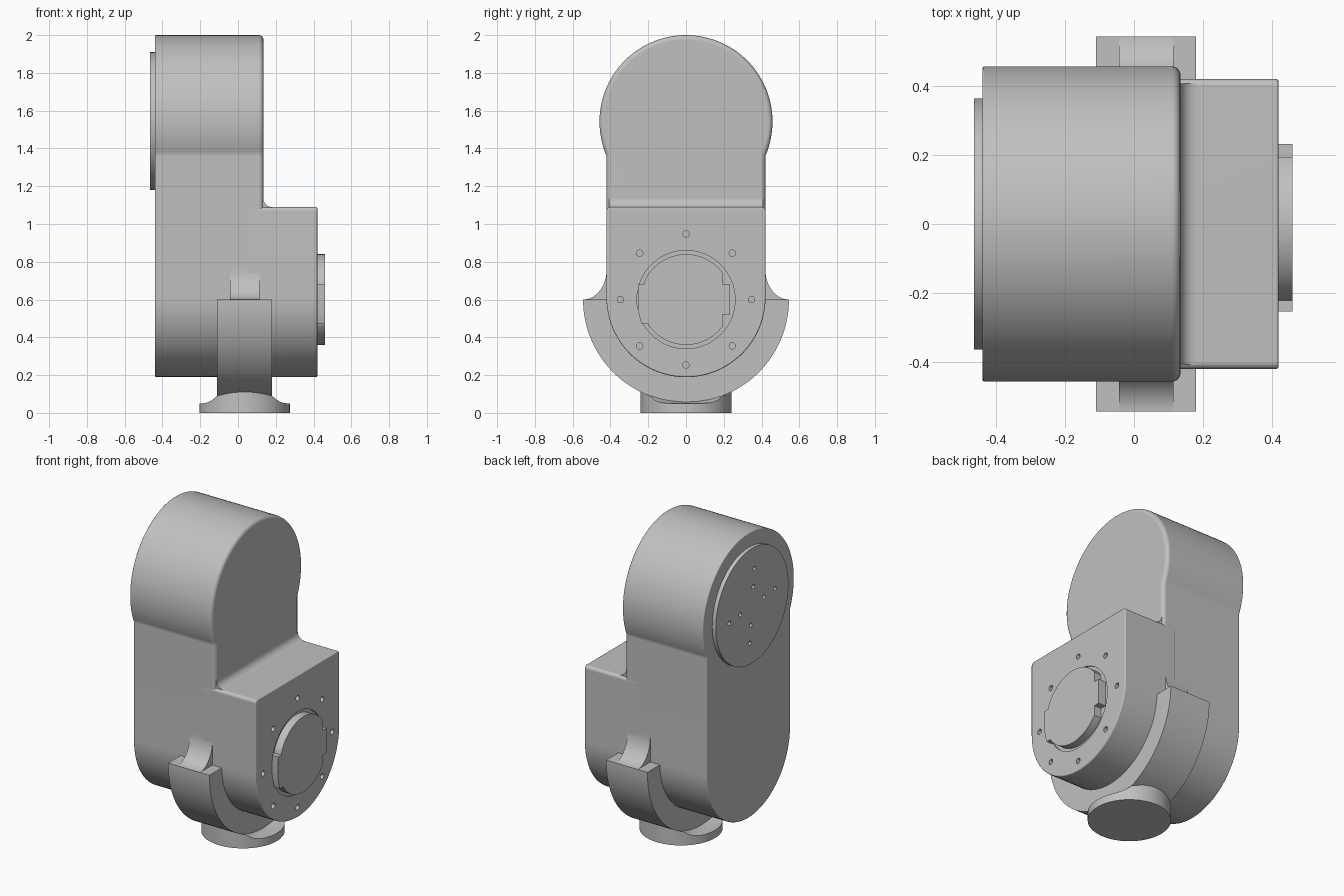
import bpy, bmesh
from math import sin, cos, pi, radians, sqrt, asin

if "Cube" in bpy.data.objects:
    bpy.data.objects.remove(bpy.data.objects["Cube"], do_unlink=True)

grey = bpy.data.materials.new("light_grey")
grey.use_nodes = True
COLOUR = (0.53, 0.53, 0.53, 1)
grey.diffuse_color = COLOUR
grey.node_tree.nodes["Principled BSDF"].inputs["Base Color"].default_value = COLOUR


def finish(name, bm):
    bmesh.ops.recalc_face_normals(bm, faces=bm.faces[:])
    mesh = bpy.data.meshes.new(name)
    bm.to_mesh(mesh)
    bm.free()
    mesh.materials.append(grey)
    obj = bpy.data.objects.new(name, mesh)
    bpy.context.collection.objects.link(obj)
    return obj


def shade(obj):
    bpy.ops.object.select_all(action="DESELECT")
    obj.select_set(True)
    bpy.context.view_layer.objects.active = obj
    bpy.ops.object.shade_smooth_by_angle(angle=radians(30))
    mod = obj.modifiers.new("flat_caps", "WEIGHTED_NORMAL")
    mod.keep_sharp = True


def add_loft(bm, rings):
    """Skin equal-length rings of points and cap both ends."""
    loops = [[bm.verts.new(p) for p in ring] for ring in rings]
    n = len(loops[0])
    for a, b in zip(loops, loops[1:]):
        for i in range(n):
            j = (i + 1) % n
            bm.faces.new((a[i], a[j], b[j], b[i]))
    bm.faces.new(loops[0])
    bm.faces.new(loops[-1])


def prism(name, outline, x0, x1):
    bm = bmesh.new()
    add_loft(bm, [[(x, y, z) for y, z in outline] for x in (x0, x1)])
    return finish(name, bm)


def arc(cy, cz, r, a0, a1, n):
    return [(cy + r * cos(a0 + (a1 - a0) * i / n), cz + r * sin(a0 + (a1 - a0) * i / n))
            for i in range(n + 1)]


def rounded_ends(x0, r0, x1, r1, n=4):
    """Stations (x, inset) for an extrusion with rounded end edges."""
    steps = [pi / 2 * i / n for i in range(n + 1)]
    start = [(x0 + r0 * (1 - cos(a)), r0 * (1 - sin(a))) for a in steps]
    end = [(x1 - r1 * (1 - cos(a)), r1 * (1 - sin(a))) for a in reversed(steps)]
    return start + end


def housing(name, outline, stations):
    bm = bmesh.new()
    add_loft(bm, [[(x, y, z) for y, z in outline(inset)] for x, inset in stations])
    return finish(name, bm)


def drill(obj, holes, x0, x1):
    """Cut round holes (y, z, radius) along x."""
    bm = bmesh.new()
    for y, z, r in holes:
        ring = arc(y, z, r, 0, 2 * pi, 64 if r > 0.1 else 16)[:-1]
        add_loft(bm, [[(x, p, q) for p, q in ring] for x in (x0, x1)])
    cutter = finish("hole_cutter", bm)
    cutter.hide_render = True
    mod = obj.modifiers.new("holes", "BOOLEAN")
    mod.operation, mod.solver, mod.object = "DIFFERENCE", "EXACT", cutter
    bpy.context.view_layer.objects.active = obj
    bpy.ops.object.modifier_apply(modifier=mod.name)
    bpy.data.objects.remove(cutter, do_unlink=True)


WIDTH, HEAD_R, HEAD_Z, AXIS_Z = 0.42, 0.458, 1.542, 0.6


# Tall housing: round head, straight flanks, round bottom
def tall_outline(d):
    w, r = WIDTH - d, HEAD_R - d
    a = asin(sqrt(r * r - w * w) / r)
    return arc(0, HEAD_Z, r, -a, pi + a, 72) + arc(0, 0.61, w, pi, 2 * pi, 48)


# Low housing: square top with small corners, round bottom
def low_outline(d):
    w, top, c = WIDTH + 0.001 - d, 1.09 - d, 0.02
    return (arc(w - c, top - c, c, 0, pi / 2, 4) + arc(c - w, top - c, c, pi / 2, pi, 4)
            + arc(0, 0.61, w, pi, 2 * pi, 48))


tall = housing("tall_housing", tall_outline, rounded_ends(-0.44, 0.006, 0.135, 0.025))
low = housing("low_housing", low_outline, rounded_ends(0.05, 0.001, 0.42, 0.008))

# Bolt circle and shallow pocket around the output boss
bolts = [(0.347 * cos(k * pi / 4), AXIS_Z + 0.347 * sin(k * pi / 4), 0.017) for k in range(8)]
drill(low, bolts, 0.38, 0.5)
drill(low, [(0, AXIS_Z, 0.26)], 0.41, 0.5)

# Concave fillet where the two housings step
R = 0.045
curve = [(0.135 + R * (1 - cos(a)), 1.09 + R * (1 - sin(a))) for a in (pi / 2 * i / 8 for i in range(9))]
section = [(0.1, 1.08), (0.1, 1.09 + R)] + curve + [(0.135 + R, 1.08)]
bm = bmesh.new()
add_loft(bm, [[(x, y, z) for x, z in section] for y in (-0.408, 0.408)])
fillet = finish("step_fillet", bm)

# Keyed output boss: trimmed circle with a tab on each side
right = arc(0, 0, 0.24, -0.66, 0.66, 1)
boss_outline = (arc(0, 0, 0.24, 0.64, pi - 0.42, 40)
                + [(-0.222, 0.08), (-0.254, 0.08), (-0.254, -0.06), (-0.235, -0.13), (-0.2, -0.13)]
                + arc(0, 0, 0.24, pi + 0.6, 2 * pi - 0.64, 40)
                + [(0.193, -0.08), (0.232, -0.08), (0.232, 0.08), (0.193, 0.08)])
boss = prism("output_boss", [(y, z + AXIS_Z) for y, z in boss_outline], 0.39, 0.46)

# Mounting disc on the head with two rings of four holes
disc = prism("mounting_disc", arc(0, 1.545, 0.365, 0, 2 * pi, 96)[:-1], -0.465, -0.42)
pattern = [(r * cos(k * pi / 2 + 0.1), 1.545 + r * sin(k * pi / 2 - 0.1), 0.013)
           for r in (0.118, 0.23) for k in range(4)]
drill(disc, pattern, -0.5, -0.445)

# Cradle band under the housing, with a concave gusset at each end
CRADLE_R, CX, HALF = 0.545, 0.035, 0.145
cradle = prism("cradle_band", arc(0, AXIS_Z, CRADLE_R, pi, 2 * pi, 72), CX - HALF, CX + HALF)
gussets = []
for side, label in ((-1, "front"), (1, "rear")):
    sweep = [pi / 2 * i / 16 for i in range(17)]
    edge = [(side * (0.545 - 0.125 * cos(a)), 0.76 - 0.16 * sin(a)) for a in sweep]
    outline = edge + [(side * 0.53, 0.58), (side * 0.38, 0.58), (side * 0.38, 0.76)]
    gussets.append(prism(label + "_gusset", outline, -0.043, 0.115))

# Round foot whose top sweeps up to meet the cradle
FOOT_R, RIM = 0.24, 0.05


def foot_top(x, y):
    t = 1 - max(0, abs(x) - HALF) / (FOOT_R - HALF)
    band = AXIS_Z - sqrt(CRADLE_R ** 2 - y * y)
    return RIM + (band + 0.004 - RIM) * max(0, t) ** 2


def foot_ring(r, top):
    pts = [(r * cos(2 * pi * i / 72), r * sin(2 * pi * i / 72)) for i in range(72)]
    return [(CX + x, y, foot_top(x, y) if top else 0) for x, y in pts]


bm = bmesh.new()
add_loft(bm, [foot_ring(FOOT_R, False)] + [foot_ring(FOOT_R * k / 16, True) for k in range(16, 0, -1)])
foot = finish("foot", bm)

for obj in [tall, low, fillet, boss, disc, cradle, foot] + gussets:
    shade(obj)
